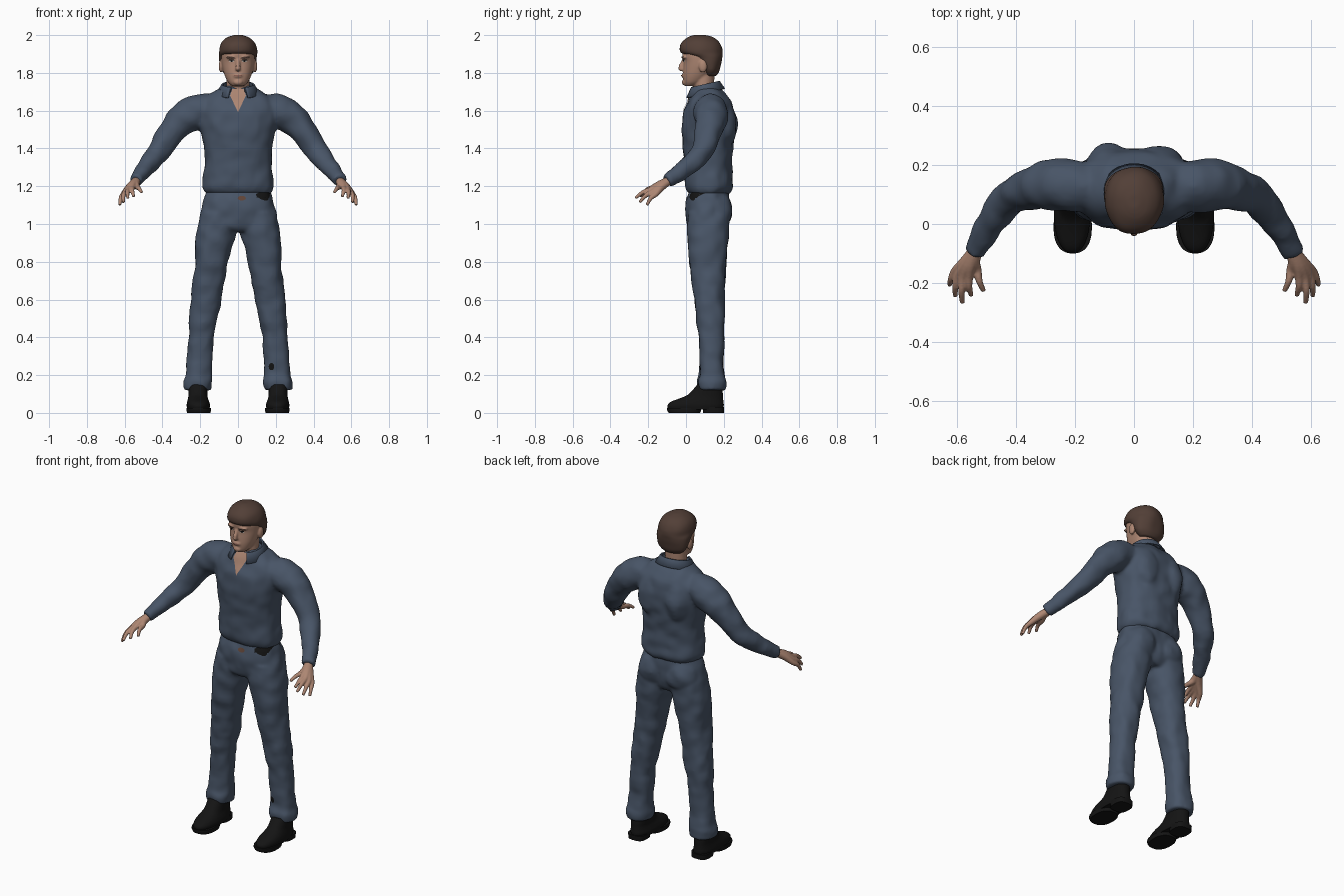
import bpy, bmesh, math
from mathutils import Vector, noise
from mathutils.bvhtree import BVHTree

cube = bpy.data.objects.get("Cube")
if cube:
    bpy.data.objects.remove(cube)


def material(name, *rgb):
    m = bpy.data.materials.new(name)
    m.use_nodes = True
    m.diffuse_color = (*rgb, 1)
    bsdf = next(n for n in m.node_tree.nodes if n.type == "BSDF_PRINCIPLED")
    bsdf.inputs["Base Color"].default_value = (*rgb, 1)
    bsdf.inputs["Roughness"].default_value = 0.8
    return m


BLUE = material("blue cloth", 0.065, 0.09, 0.135)
SKIN = material("skin", 0.42, 0.24, 0.17)
HAIR = material("brown hair", 0.085, 0.05, 0.038)
BLACK = material("black leather", 0.007, 0.007, 0.007)
LIPS = material("lips", 0.27, 0.12, 0.09)
WHITE = material("eye white", 0.5, 0.45, 0.4)
BROWN = material("brown buckle", 0.12, 0.06, 0.04)


def dense(rows, steps=4):
    """Smooth spline through rows of numbers."""
    rows = [Vector(r) for r in rows]
    out = []
    for i in range(len(rows) - 1):
        a, b, c = rows[max(i - 1, 0)], rows[i], rows[i + 1]
        d = rows[min(i + 2, len(rows) - 1)]
        for k in range(steps):
            t = k / steps
            out.append(b + (c - a) * (t / 2) + (a * 2 - b * 5 + c * 4 - d) * (t * t / 2)
                       + (b * 3 - a - c * 3 + d) * (t ** 3 / 2))
    return out + [rows[-1]]


def skin_rings(bm, rings):
    rings = [[bm.verts.new(p) for p in ring] for ring in rings]
    for a, b in zip(rings, rings[1:]):
        for i in range(len(a)):
            j = (i + 1) % len(a)
            bm.faces.new((a[i], a[j], b[j], b[i]))
    bm.faces.new(rings[0])
    bm.faces.new(rings[-1])


def loft(bm, rows, side=1, power=2.3, steps=4, n=40):
    """Stack of rounded sections: height, centre x, half width, front y, back y."""
    rings = []
    for z, cx, hw, yf, yb in dense(rows, steps):
        ring = []
        for i in range(n):
            c, s = math.cos(math.tau * i / n), math.sin(math.tau * i / n)
            px = math.copysign(abs(c) ** (2 / power), c)
            py = math.copysign(abs(s) ** (2 / power), s)
            ring.append((side * (cx + hw * px), (yf + yb) / 2 + (yb - yf) / 2 * py, z))
        rings.append(ring)
    skin_rings(bm, rings)


def tube(bm, rows, side=1, n=20):
    """Round limb along a path: x, y, z, radius."""
    pts = dense(rows)
    rings = []
    for i, p in enumerate(pts):
        tangent = (pts[min(i + 1, len(pts) - 1)] - pts[max(i - 1, 0)]).to_3d()
        q = tangent.to_track_quat("Z", "Y")
        ring = []
        for k in range(n):
            a = math.tau * k / n
            v = p.to_3d() + q @ Vector((math.cos(a), math.sin(a), 0)) * p[3]
            ring.append((side * v.x, v.y, v.z))
        rings.append(ring)
    skin_rings(bm, rings)


def ball(bm, centre, radii):
    made = bmesh.ops.create_uvsphere(bm, u_segments=24, v_segments=14, radius=1)["verts"]
    for v in made:
        v.co = Vector(centre) + Vector(a * b for a, b in zip(v.co, radii))


def make(name, bm, mat, voxel=0, smooth=6, folds=0):
    bmesh.ops.recalc_face_normals(bm, faces=bm.faces)
    bm.normal_update()
    for v, nrm in [(v, v.normal.copy()) for v in bm.verts]:
        v.co += nrm * folds * noise.noise(v.co * 16)
    me = bpy.data.meshes.new(name)
    bm.to_mesh(me)
    bm.free()
    me.materials.append(mat)
    ob = bpy.data.objects.new(name, me)
    bpy.context.collection.objects.link(ob)
    bpy.ops.object.select_all(action="DESELECT")
    ob.select_set(True)
    bpy.context.view_layer.objects.active = ob
    bpy.ops.object.shade_smooth_by_angle(angle=math.radians(45))
    if voxel:
        me.shade_smooth()
        r = ob.modifiers.new("Blend", "REMESH")
        r.mode, r.voxel_size, r.use_smooth_shade = "VOXEL", voxel, True
        s = ob.modifiers.new("Soften", "SMOOTH")
        s.factor, s.iterations = 0.5, smooth
    return ob


def patch(name, target, mat, outline, from_side=False, lift=0.003, rings=5):
    """Painted detail: an outline projected on to a part, from the front or the left."""
    dg = bpy.context.evaluated_depsgraph_get()
    tree = BVHTree.FromObject(target, dg)
    ray = Vector((-1, 0, 0)) if from_side else Vector((0, 1, 0))
    fine = [Vector(a).lerp(Vector(b), k / 4) for a, b in
            zip(outline, outline[1:] + outline[:1]) for k in range(4)]
    mid = sum(fine, Vector((0, 0))) / len(fine)
    bm = bmesh.new()
    grid = []
    for r in range(1, rings + 1):
        row = []
        for p in fine:
            u, z = mid.lerp(p, r / rings)
            start = Vector((1, u, z)) if from_side else Vector((u, -1, z))
            hit = tree.ray_cast(start, ray)[0]
            row.append(bm.verts.new((hit or start + ray) - ray * lift))
        grid.append(row)
    bm.faces.new(grid[0])
    for a, b in zip(grid, grid[1:]):
        for i in range(len(a)):
            j = (i + 1) % len(a)
            bm.faces.new((a[i], a[j], b[j], b[i]))
    return make(name, bm, mat)


def oval(u, z, ru, rz, tilt=0):
    return [(u + ru * math.cos(a), z + rz * math.sin(a) + tilt * math.cos(a))
            for a in (math.tau * i / 10 for i in range(10))]


# Shirt: torso, shoulder blades and sleeves
bm = bmesh.new()
loft(bm, [(1.16, 0, .17, .012, .23), (1.19, 0, .188, -.002, .247), (1.24, 0, .188, -.006, .245),
          (1.32, 0, .176, -.01, .243), (1.42, 0, .184, -.018, .25), (1.5, 0, .2, -.024, .257),
          (1.58, 0, .212, -.015, .255), (1.64, 0, .2, .004, .243), (1.685, 0, .15, .022, .215),
          (1.73, 0, .08, .045, .17)])
for s in (1, -1):
    ball(bm, (s * .085, .18, 1.53), (.085, .092, .14))
    tube(bm, [(.09, .125, 1.61, .07), (.19, .128, 1.605, .086), (.25, .133, 1.58, .09),
              (.305, .13, 1.54, .083), (.36, .115, 1.475, .07), (.42, .088, 1.385, .06),
              (.475, .02, 1.315, .052), (.52, -.055, 1.255, .041), (.54, -.1, 1.228, .037)], s)
shirt = make("shirt", bm, BLUE, .01, 6, .009)

# Trousers: hips, seat and legs
bm = bmesh.new()
loft(bm, [(1.19, 0, .165, .02, .22), (1.12, 0, .186, 0, .23), (1.05, 0, .203, -.002, .225),
          (.99, 0, .205, .008, .215), (.96, 0, .19, .03, .2)])
for s in (1, -1):
    ball(bm, (s * .09, .155, 1.07), (.1, .092, .11))
    loft(bm, [(1.06, .1, .095, .008, .23), (.97, .112, .106, .006, .228), (.9, .127, .1, .01, .222),
              (.8, .14, .087, .018, .212), (.7, .155, .084, .032, .206), (.6, .17, .081, .046, .206),
              (.5, .183, .074, .055, .207), (.4, .195, .066, .066, .202), (.25, .205, .068, .072, .2),
              (.2, .208, .071, .07, .205), (.165, .212, .077, .06, .213), (.12, .214, .072, .066, .208)], s)
trousers = make("trousers", bm, BLUE, .009, 5, .009)

# Collar: folded band, open at the front
bm = bmesh.new()
rows = []
for i in range(33):
    a = math.radians(-153 + 306 * i / 32)
    sx, cy = math.sin(a), math.cos(a)
    rows.append([bm.verts.new((r * 1.08 * sx, .098 + r * cy, z + dz * cy))
                 for r, z, dz in ((.073, 1.71, .015), (.072, 1.738, .018),
                                  (.08, 1.74, .018), (.108, 1.692, .026))])
for a, b in zip(rows, rows[1:]):
    for k in range(3):
        bm.faces.new((a[k], b[k], b[k + 1], a[k + 1]))
collar = make("collar", bm, BLUE)
thick = collar.modifiers.new("Thickness", "SOLIDIFY")
thick.thickness = .007

# Head: neck, skull, nose, brow, chin and ears
bm = bmesh.new()
loft(bm, [(1.62, 0, .066, .035, .16), (1.7, 0, .063, .04, .15), (1.78, 0, .062, .04, .15),
          (1.84, 0, .06, .05, .15)], power=2)
loft(bm, [(1.73, 0, .03, -.004, .05), (1.75, 0, .052, -.012, .09), (1.785, 0, .07, -.016, .13),
          (1.82, 0, .081, -.015, .16), (1.86, 0, .088, -.013, .175), (1.9, 0, .088, -.02, .178),
          (1.95, 0, .08, -.008, .165), (1.985, 0, .045, .035, .125)], power=2.2)
tube(bm, [(0, -.008, 1.875, .009), (0, -.022, 1.845, .011), (0, -.03, 1.828, .014),
          (0, -.018, 1.815, .012)])
ball(bm, (0, -.008, 1.75), (.024, .014, .016))
ball(bm, (0, -.012, 1.786), (.026, .012, .013))
for s in (1, -1):
    ball(bm, (s * .034, -.006, 1.883), (.03, .016, .009))
    ball(bm, (s * .09, .09, 1.835), (.012, .022, .034))
head = make("head", bm, SKIN, .005, 4)

# Hair: cap whose front edge steps back below the fringe
bm = bmesh.new()
loft(bm, [(1.785, 0, .06, .105, .158), (1.81, 0, .086, .09, .176), (1.85, 0, .097, .062, .187),
          (1.885, 0, .1, .03, .192), (1.905, 0, .1, -.024, .194), (1.935, 0, .098, -.032, .19),
          (1.965, 0, .084, -.02, .174), (1.988, 0, .056, .012, .145), (2.002, 0, .02, .055, .1)],
     power=2.15)
make("hair", bm, HAIR, .006, 3, .004)

# Hands: each digit runs from the wrist so the palm fills in
DIGITS = {"thumb": ((.532, -.155, 1.195), (.51, -.228, 1.168)),
          "index": ((.56, -.178, 1.192), (.552, -.243, 1.145)),
          "middle": ((.58, -.182, 1.183), (.583, -.268, 1.137)),
          "ring": ((.597, -.175, 1.17), (.607, -.245, 1.115)),
          "little": ((.607, -.16, 1.158), (.626, -.207, 1.1))}
for s, word in ((1, "left"), (-1, "right")):
    bm = bmesh.new()
    for knuckle, tip in DIGITS.values():
        k, t = Vector(knuckle), Vector(tip)
        bend = k.lerp(t, .5) + Vector((.004, -.003, .008))
        tube(bm, [(.535, -.085, 1.232, .022), (*Vector((.55, -.11, 1.222)).lerp(k, .4), .021),
                  (*k, .015), (*bend, .0115), (*t, .008)], s, 12)
    make(word + "_hand", bm, SKIN, .004, 3)

    # Shoes: upper, front sole and heel
    bm = bmesh.new()
    loft(bm, [(.018, .21, .058, -.094, .196), (.04, .21, .062, -.098, .2), (.06, .211, .058, -.078, .198),
              (.08, .212, .052, -.025, .196), (.1, .212, .05, .015, .195), (.15, .213, .05, .06, .19)], s)
    loft(bm, [(0, .208, .062, -.092, .075), (.014, .208, .065, -.1, .08), (.026, .208, .064, -.1, .08)],
         s, 2.4, 1)
    loft(bm, [(0, .212, .052, .09, .2), (.03, .212, .054, .09, .202)], s, 3, 1)
    make(word + "_shoe", bm, BLACK)

    # Eyes and brows
    patch(word + "_eye", head, WHITE, oval(s * .034, 1.862, .014, .0055))
    patch(word + "_iris", head, BLACK, oval(s * .034, 1.863, .006, .0055), lift=.005)
    patch(word + "_lash", head, BLACK, oval(s * .034, 1.868, .017, .003), lift=.006)
    patch(word + "_brow", head, HAIR, oval(s * .036, 1.882, .024, .005, s * .004))

# Mouth and open neck
patch("mouth", head, LIPS, oval(0, 1.786, .023, .004))
patch("open_neck", shirt, SKIN, [(0, 1.592), (.042, 1.68), (.03, 1.715), (-.03, 1.715), (-.042, 1.68)],
      lift=.004)

# Dark gaps and buckle at the waist and shin
patch("belt_gap", trousers, BLACK, [(.095, 1.14), (.165, 1.138), (.172, 1.165), (.13, 1.168), (.11, 1.152)])
patch("side_gap", trousers, BLACK, oval(.035, 1.145, .016, .022), True)
patch("shin_gap", trousers, BLACK, oval(.177, .245, .015, .02))
patch("buckle", trousers, BROWN, oval(.02, 1.137, .022, .013))
